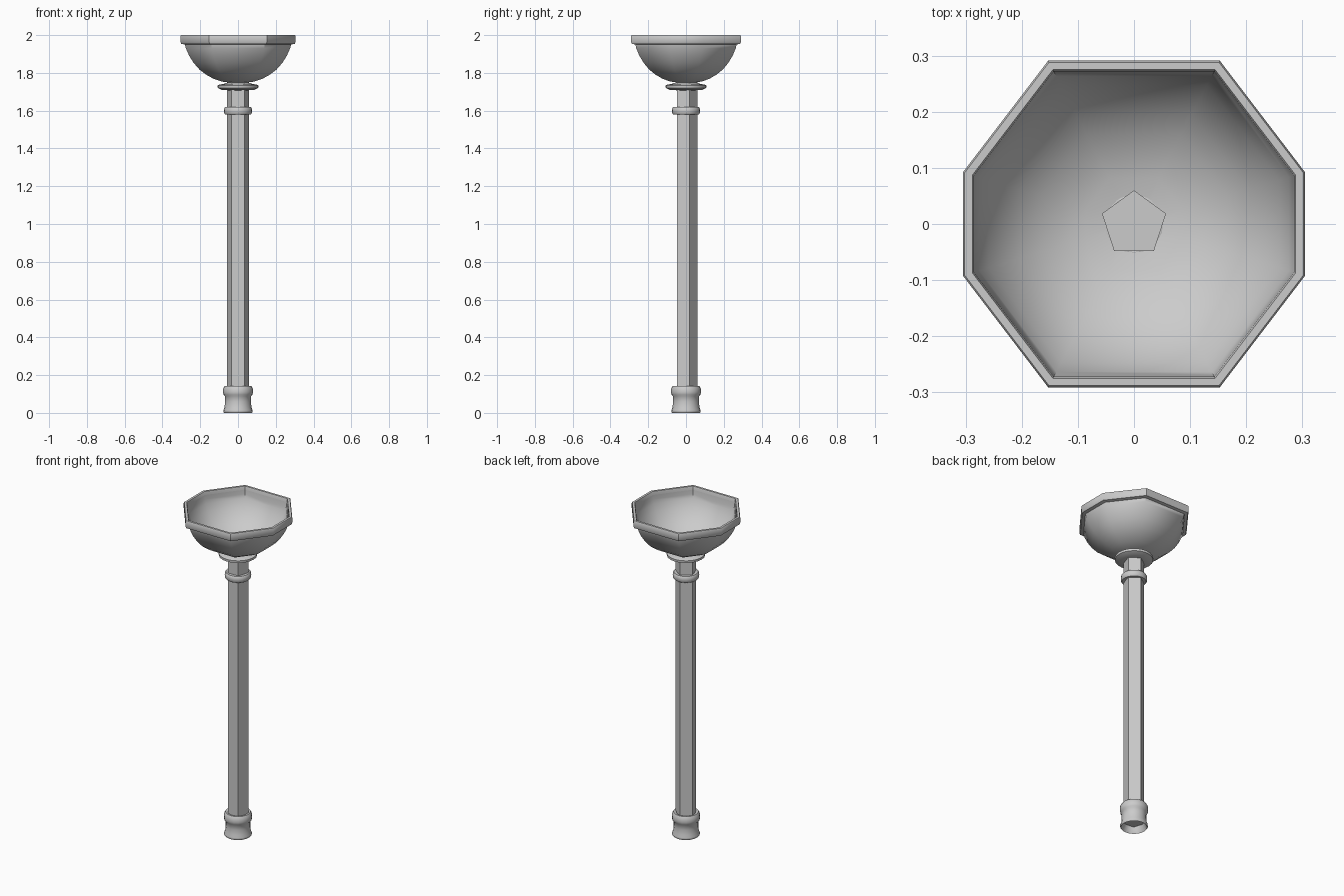
import bpy, math

if "Cube" in bpy.data.objects:
    bpy.data.objects.remove(bpy.data.objects["Cube"])

stone = bpy.data.materials.new("light_grey")
stone.diffuse_color = (0.6, 0.6, 0.6, 1)
stone.use_nodes = True
stone.node_tree.nodes["Principled BSDF"].inputs["Base Color"].default_value = stone.diffuse_color


def finish(name, verts, faces, angle=None):
    mesh = bpy.data.meshes.new(name)
    mesh.from_pydata(verts, [], faces)
    mesh.materials.append(stone)
    obj = bpy.data.objects.new(name, mesh)
    bpy.context.collection.objects.link(obj)
    if angle:
        bpy.ops.object.select_all(action='DESELECT')
        obj.select_set(True)
        bpy.context.view_layer.objects.active = obj
        bpy.ops.object.shade_smooth_by_angle(angle=math.radians(angle))
    return obj


def loft(name, outline, profile, angle=None, closed=False, caps=False):
    """Stack scaled copies of an outline; profile holds (scale, z) pairs."""
    n, m = len(outline), len(profile)
    verts = [(x * s, y * s, z) for s, z in profile for x, y in outline]
    faces = []
    for k in range(m if closed else m - 1):
        a, b = k * n, (k + 1) % m * n
        for i in range(n):
            j = (i + 1) % n
            faces.append((a + i, a + j, b + j, b + i))
    if caps:
        faces += [tuple(reversed(range(n))), tuple(range((m - 1) * n, m * n))]
    return finish(name, verts, faces, angle)


def polygon(n, start=0.0):
    return [(math.cos(start + math.tau * i / n), math.sin(start + math.tau * i / n))
            for i in range(n)]


circle = polygon(20)
octagon = [(0.305, 0.092), (0.153, 0.291), (-0.153, 0.291), (-0.305, 0.092),
           (-0.305, -0.092), (-0.153, -0.291), (0.153, -0.291), (0.305, -0.092)]

# Five-sided post, its top showing through the bowl floor
loft("post", polygon(5, math.pi / 2), [(0.06, 0.035), (0.06, 1.762)], caps=True)

# Hollow foot with a flared lower lip and a rounded upper band
loft("foot", circle,
     [(0.055, 0.14), (0.055, 0.035), (0.073, 0.0), (0.078, 0.006), (0.077, 0.014),
      (0.071, 0.03), (0.069, 0.06), (0.07, 0.088), (0.077, 0.096), (0.079, 0.11),
      (0.078, 0.13), (0.07, 0.143)], 50, closed=True)

# Rounded collar near the top of the post
loft("collar", circle,
     [(0.05, 1.58), (0.068, 1.58), (0.073, 1.587), (0.074, 1.6), (0.073, 1.612),
      (0.068, 1.619), (0.05, 1.619)], 50, closed=True)

# Flange carrying the bowl
loft("flange", circle,
     [(0.05, 1.708), (0.083, 1.709), (0.107, 1.72), (0.108, 1.734), (0.1, 1.738),
      (0.075, 1.742), (0.05, 1.75)], 40, closed=True, caps=False)

# Thin-walled bowl
loft("bowl", octagon,
     [(0.08, 1.746), (0.28, 1.754), (0.42, 1.768), (0.55, 1.79), (0.67, 1.818),
      (0.77, 1.853), (0.85, 1.892), (0.905, 1.93), (0.925, 1.955), (0.935, 1.99)], 50, caps=False)
loft("bowl_floor", octagon, [(0.005, 1.745), (0.08, 1.746)], 50)

# Rim band around the mouth of the bowl
loft("rim", octagon,
     [(0.925, 1.95), (0.985, 1.954), (1.0, 1.965), (1.0, 1.994), (0.99, 2.0),
      (0.945, 2.0), (0.935, 1.992)], 40, closed=True)
